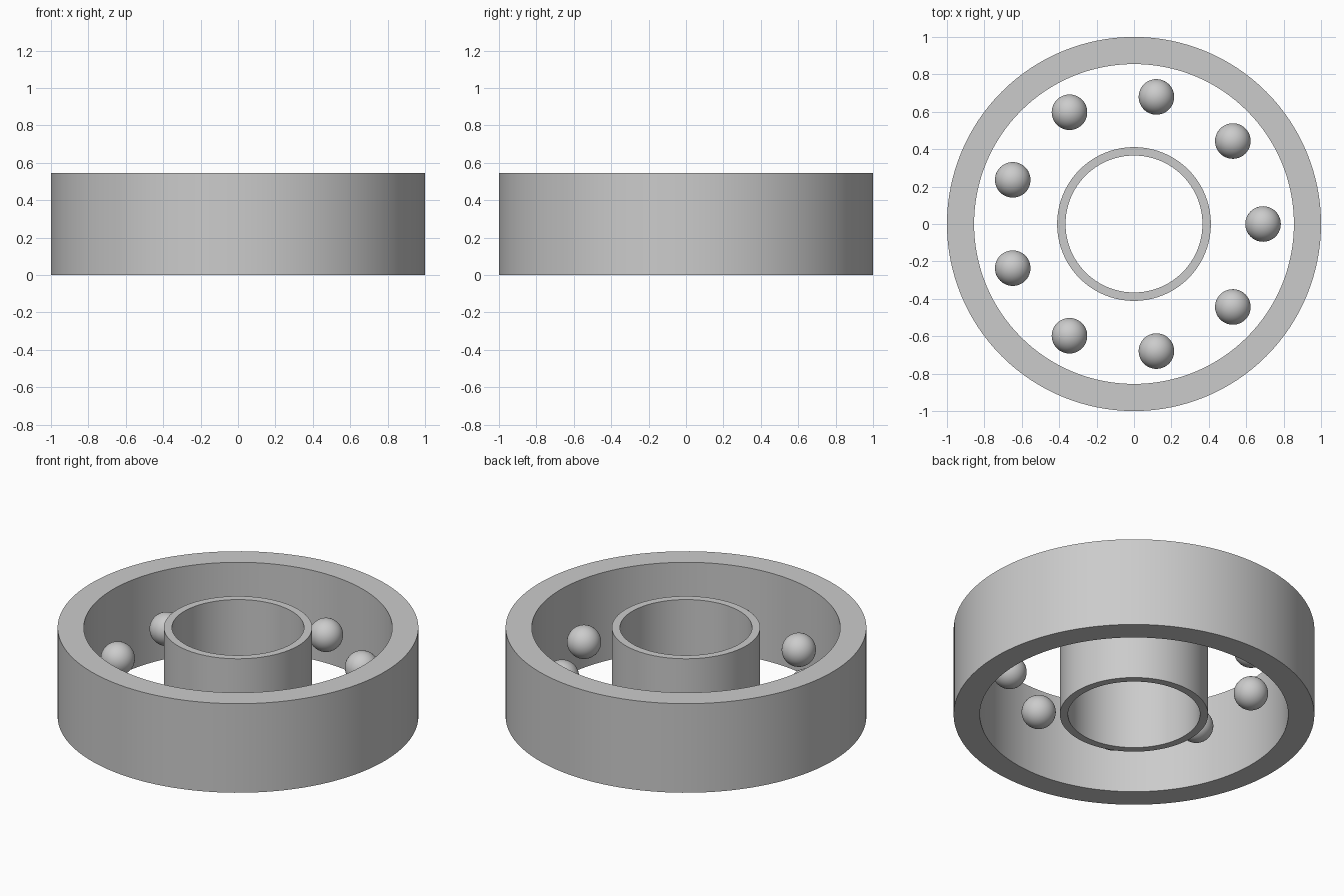
import bpy
from math import cos, sin, tau, radians

if "Cube" in bpy.data.objects:
    bpy.data.objects.remove(bpy.data.objects["Cube"], do_unlink=True)

HEIGHT = 0.545
SEGMENTS = 128
BALLS = 9
BALL_ORBIT = 0.69
BALL_RADIUS = 0.095

steel = bpy.data.materials.new("steel_grey")
steel.use_nodes = True
colour = (0.6, 0.6, 0.6, 1)
steel.diffuse_color = colour
steel.node_tree.nodes["Principled BSDF"].inputs["Base Color"].default_value = colour


def make_ring(name, outer, inner):
    """Rectangular profile swept around the vertical axis."""
    profile = [(outer, 0), (outer, HEIGHT), (inner, HEIGHT), (inner, 0)]
    n = len(profile)
    verts, faces = [], []
    for i in range(SEGMENTS):
        a = tau * i / SEGMENTS
        verts += [(r * cos(a), r * sin(a), z) for r, z in profile]
        j = (i + 1) % SEGMENTS
        for k in range(n):
            m = (k + 1) % n
            faces.append((i * n + k, j * n + k, j * n + m, i * n + m))
    mesh = bpy.data.meshes.new(name)
    mesh.from_pydata(verts, [], faces)
    mesh.materials.append(steel)
    ring = bpy.data.objects.new(name, mesh)
    bpy.context.collection.objects.link(ring)
    bpy.ops.object.select_all(action="DESELECT")
    ring.select_set(True)
    bpy.context.view_layer.objects.active = ring
    bpy.ops.object.shade_smooth_by_angle(angle=radians(30))


# Outer and inner races
make_ring("outer_race", 1.0, 0.855)
make_ring("inner_race", 0.411, 0.366)

# Balls spaced evenly between the races
for i in range(BALLS):
    a = tau * i / BALLS
    bpy.ops.mesh.primitive_uv_sphere_add(
        segments=48, ring_count=24, radius=BALL_RADIUS,
        location=(BALL_ORBIT * cos(a), BALL_ORBIT * sin(a), HEIGHT / 2))
    ball = bpy.context.object
    ball.name = f"ball_{i + 1}"
    ball.data.materials.append(steel)
    bpy.ops.object.shade_smooth()
